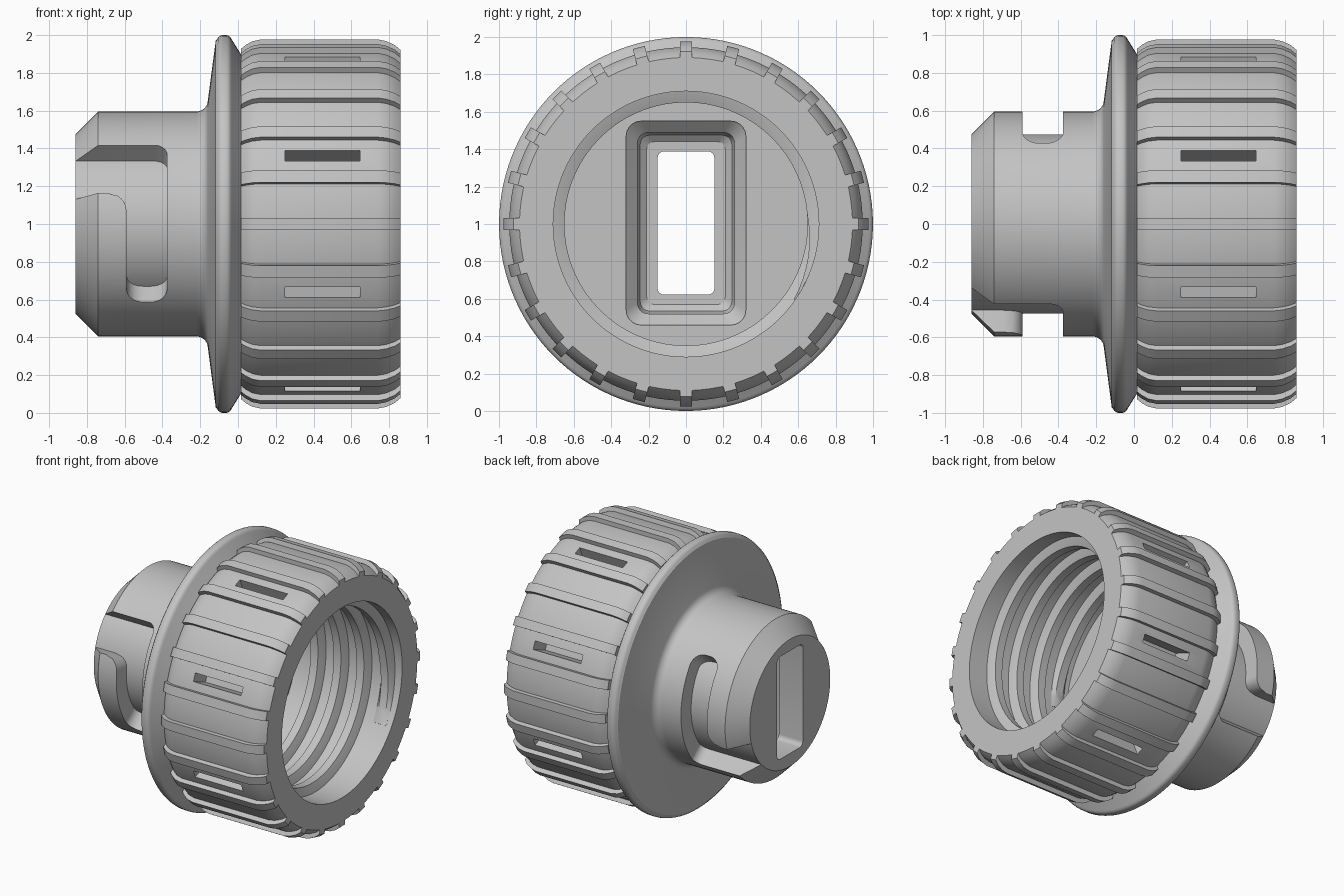
import bpy, bmesh
from math import sin, cos, pi, radians, sqrt
from mathutils import Vector

if "Cube" in bpy.data.objects:
    bpy.data.objects.remove(bpy.data.objects["Cube"], do_unlink=True)

grey = bpy.data.materials.new("light grey plastic")
grey.use_nodes = True
grey.diffuse_color = (0.55, 0.55, 0.55, 1)
grey.node_tree.nodes["Principled BSDF"].inputs["Base Color"].default_value = grey.diffuse_color


def polar(x, r, a):
    """Point around the x axis; a = 0 faces the front, a = 90 degrees is up."""
    return Vector((x, -r * cos(a), 1 + r * sin(a)))


def finish(name, bm):
    bmesh.ops.recalc_face_normals(bm, faces=bm.faces)
    mesh = bpy.data.meshes.new(name)
    bm.to_mesh(mesh)
    bm.free()
    obj = bpy.data.objects.new(name, mesh)
    bpy.context.collection.objects.link(obj)
    mesh.materials.append(grey)
    return obj


def loft(bm, rings):
    """Skin a row of closed loops and cap both ends."""
    loops = [[bm.verts.new(p) for p in ring] for ring in rings]
    n = len(loops[0])
    for a, b in zip(loops, loops[1:]):
        for i in range(n):
            j = (i + 1) % n
            bm.faces.new((a[i], a[j], b[j], b[i]))
    bm.faces.new(loops[0])
    bm.faces.new(loops[-1][::-1])


def revolve(profile, steps=120):
    bm = bmesh.new()
    loft(bm, [[polar(x, r, 2 * pi * i / steps) for i in range(steps)] for x, r in profile])
    return bm


def shade(obj, angle=30):
    bpy.ops.object.select_all(action='DESELECT')
    obj.select_set(True)
    bpy.context.view_layer.objects.active = obj
    bpy.ops.object.shade_smooth_by_angle(angle=radians(angle))


def cut(obj, cutter):
    cutter.hide_render = True
    mod = obj.modifiers.new("cut", 'BOOLEAN')
    mod.object, mod.operation, mod.solver = cutter, 'DIFFERENCE', 'EXACT'
    bpy.context.view_layer.objects.active = obj
    bpy.ops.object.modifier_apply(modifier=mod.name)
    bpy.data.objects.remove(cutter, do_unlink=True)


def arc(cx, cr, rad, a0, a1, n=5):
    return [(cx + rad * cos(radians(a0 + (a1 - a0) * i / n)),
             cr + rad * sin(radians(a0 + (a1 - a0) * i / n))) for i in range(n + 1)]


def grip_curve(r):
    """Rounded outer outline of the grip, from left end to right end."""
    return [(0.015, r - 0.05), (0.04, r - 0.03), (0.075, r - 0.01), (0.12, r),
            (0.74, r), (0.785, r - 0.009), (0.83, r - 0.03), (0.86, r - 0.055)]


# Main body: plug, flange, grip and threaded bore in one turned solid
outer = ([(-0.86, 0.475), (-0.74, 0.595)] + arc(-0.22, 0.655, 0.06, -90, -10)
         + [(-0.118, 0.97)] + arc(-0.08, 0.967, 0.033, 160, 100, 3)
         + arc(-0.065, 0.967, 0.033, 80, 20, 3) + [(0.015, 0.9)])
bore = [(0.86, 0.71), (0.0, 0.71)]
body = finish("body", revolve(outer + grip_curve(0.945) + bore))


# Rectangular key opening: chamfered mouth, socket, rounded floor, through slot
def rounded_rect(x, hy, hz, rad, cz=1.005):
    pts = []
    for k, (sy, sz) in enumerate(((1, 1), (-1, 1), (-1, -1), (1, -1))):
        for y, z in arc(sy * (hy - rad), sz * (hz - rad), rad, 90 * k, 90 * k + 90):
            pts.append(Vector((x, y, cz + z)))
    return pts


bm = bmesh.new()
loft(bm, [rounded_rect(*s) for s in (
    (0.1, 0.32, 0.545, 0.08), (-0.03, 0.32, 0.545, 0.08), (-0.09, 0.26, 0.485, 0.06),
    (-0.58, 0.26, 0.485, 0.06), (-0.63, 0.245, 0.47, 0.05), (-0.66, 0.21, 0.435, 0.04),
    (-0.661, 0.152, 0.383, 0.035), (-1.0, 0.152, 0.383, 0.035))])
cut(body, finish("key_cutter", bm))


# Two L-shaped bayonet channels on opposite sides of the plug
def rounding(distance, rad):
    d = max(0.0, min(1.0, distance / rad))
    return rad * (1 - sqrt(1 - (1 - d) ** 2))


def channel_row(deg, entry, turn):
    to_bottom, to_top = (deg + 44) * 0.0104, (44.5 - deg) * 0.0104
    x1 = -0.375 - rounding(to_bottom, 0.09) - rounding(to_top, 0.07)
    x0 = -1.0 if entry else -0.59 + rounding(to_bottom, 0.09) - rounding((16 - deg) * 0.0104, 0.1)
    a = radians(deg) + turn
    return [polar(x0, 0.475, a), polar(x1, 0.475, a), polar(x1, 0.75, a), polar(x0, 0.75, a)]


for turn in (0, pi):
    bm = bmesh.new()
    rows = [channel_row(-44 + 0.2 * i * i if i < 6 else -44 + 7.2 + (i - 6) * 52.8 / 36, False, turn)
            for i in range(43)]
    rows += [channel_row(16.05 + 28.4 * (1 - (1 - i / 24) ** 2), True, turn) for i in range(25)]
    loft(bm, rows)
    cut(body, finish("channel_cutter", bm))

# Eight narrow pockets around the grip
bm = bmesh.new()
for k in range(8):
    a = radians(22.5 + 45 * k)
    side = Vector((0, sin(a), cos(a))) * 0.03
    loft(bm, [[polar(x, r, a) + side * s for r, s in ((0.79, -1), (0.79, 1), (1.1, 1), (1.1, -1))]
              for x in (0.25, 0.645)])
cut(body, finish("pocket_cutter", bm))
shade(body)

# Grip ribs
bm = bmesh.new()
for k in range(24):
    a = radians(15 * k)
    side = Vector((0, sin(a), cos(a))) * 0.033
    section = grip_curve(0.977) + [(0.86, 0.87), (0.015, 0.87)]
    loft(bm, [[polar(x, r, a) + side * s for x, r in section] for s in (-1, 1)])
shade(finish("grip_ribs", bm))

# Internal screw thread
bm = bmesh.new()
pitch, turns, steps = 0.19, 3.6, 72
rings = []
for i in range(int(turns * steps) + 1):
    a, x = 2 * pi * i / steps, 0.08 + pitch * i / steps
    crest = 0.65 + 0.055 * max(0, 1 - min(i, turns * steps - i) / 8)
    rings.append([polar(x + dx, r, a) for dx, r in
                  ((-0.06, 0.73), (-0.055, 0.71), (-0.03, crest), (0.03, crest),
                   (0.055, 0.71), (0.06, 0.73))])
loft(bm, rings)
shade(finish("screw_thread", bm))
